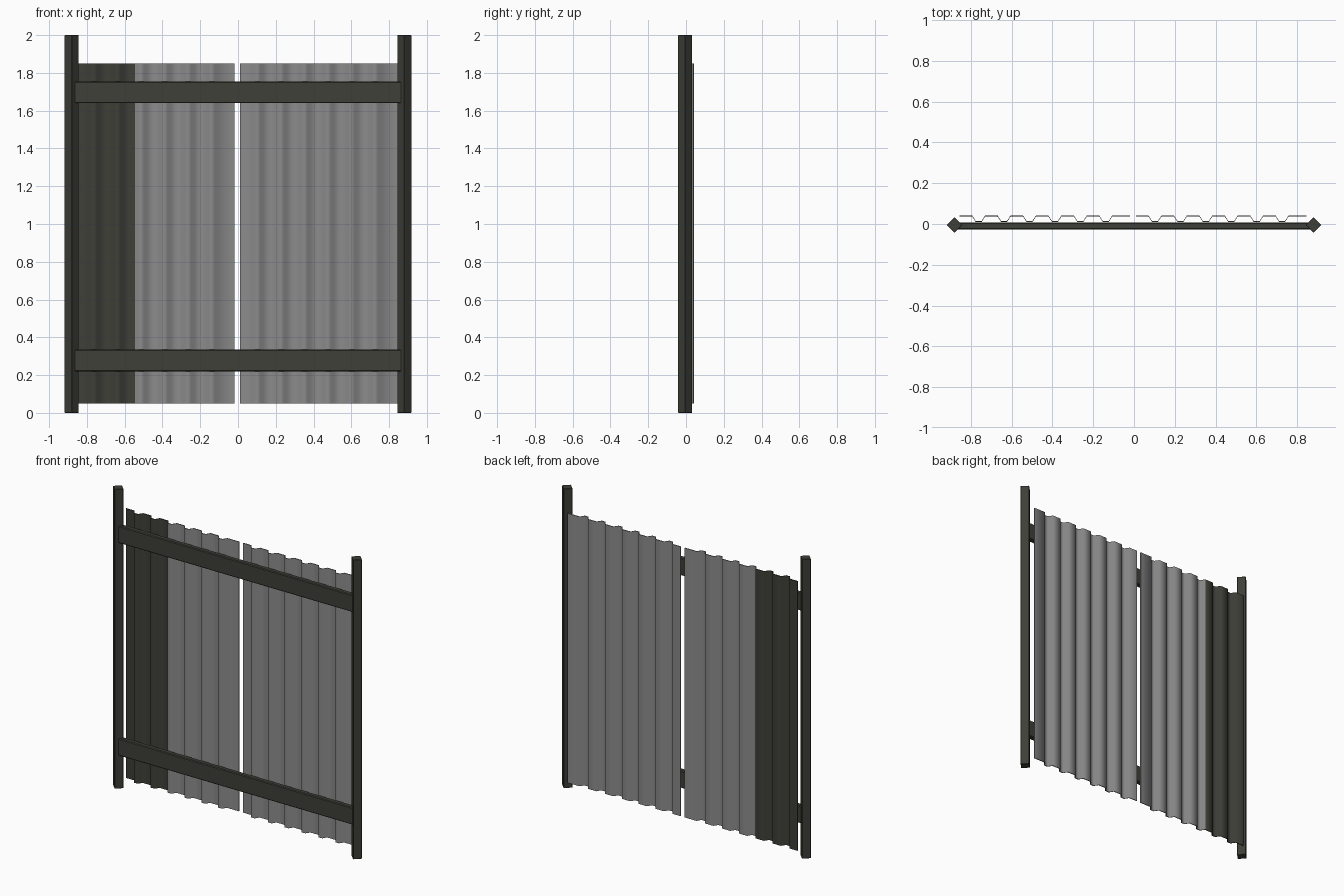
import bpy, bmesh, math
from mathutils import Matrix

if "Cube" in bpy.data.objects:
    bpy.data.objects.remove(bpy.data.objects["Cube"])


def material(name, rgb):
    m = bpy.data.materials.new(name)
    m.diffuse_color = (*rgb, 1)
    m.use_nodes = True
    m.node_tree.nodes["Principled BSDF"].inputs["Base Color"].default_value = m.diffuse_color
    return m


DARK = material("dark olive grey", (0.048, 0.05, 0.039))
GREY = material("mid grey", (0.26, 0.26, 0.26))


def add_object(name, bm, mats, smooth_angle=None):
    me = bpy.data.meshes.new(name)
    bm.to_mesh(me)
    bm.free()
    for m in mats:
        me.materials.append(m)
    ob = bpy.data.objects.new(name, me)
    bpy.context.collection.objects.link(ob)
    if smooth_angle:
        bpy.ops.object.select_all(action='DESELECT')
        ob.select_set(True)
        bpy.context.view_layer.objects.active = ob
        bpy.ops.object.shade_smooth_by_angle(angle=math.radians(smooth_angle))
    return ob


def box(name, loc, size, bevel, turn=0):
    bm = bmesh.new()
    bmesh.ops.create_cube(bm, size=1)
    bmesh.ops.scale(bm, vec=size, verts=bm.verts)
    bmesh.ops.bevel(bm, geom=bm.edges[:], offset=bevel, segments=1, affect='EDGES')
    bmesh.ops.rotate(bm, cent=(0, 0, 0), matrix=Matrix.Rotation(turn, 3, 'Z'), verts=bm.verts)
    bmesh.ops.translate(bm, vec=loc, verts=bm.verts)
    return add_object(name, bm, [DARK])


def sheet(name, x0, dark_until):
    """Trapezoid-ribbed sheet with a little thickness, swept along z."""
    pitch, back, front, t = 0.1247, 0.042, 0.014, 0.005
    line = []
    for i in range(7):
        x = x0 + i * pitch
        line += [(x, back), (x + (0.061 if i < 6 else 0.087), back)]
        if i < 6:
            line += [(x + 0.079, front), (x + 0.107, front)]
    loop = line + [(x, y - t) for x, y in reversed(line)]
    bm = bmesh.new()
    low = [bm.verts.new((x, y, 0.05)) for x, y in loop]
    high = [bm.verts.new((x, y, 1.85)) for x, y in loop]
    n, k = len(loop), len(line)
    for i in range(n):
        j = (i + 1) % n
        bm.faces.new((low[i], low[j], high[j], high[i]))
    for i in range(k - 1):
        for ring in (low, high):
            bm.faces.new((ring[i], ring[i + 1], ring[n - 2 - i], ring[n - 1 - i]))
    bmesh.ops.recalc_face_normals(bm, faces=bm.faces)
    for f in bm.faces:
        if f.calc_center_median().x < dark_until:
            f.material_index = 1
    return add_object(name, bm, [GREY, DARK], 65)


# diamond-set square posts
for side, label in ((-1, "left"), (1, "right")):
    box(label + "_post", (side * 0.881, -0.005, 1), (0.054, 0.054, 2), 0.002, math.pi / 4)

# horizontal rails
for z, label in ((0.277, "lower"), (1.697, "upper")):
    box(label + "_rail", (0, -0.009, z), (1.74, 0.034, 0.115), 0.005)

# corrugated sheets; the first three ribs of the left one are dark
sheet("left_sheet", -0.855, -0.54)
sheet("right_sheet", 0.01, -9)
